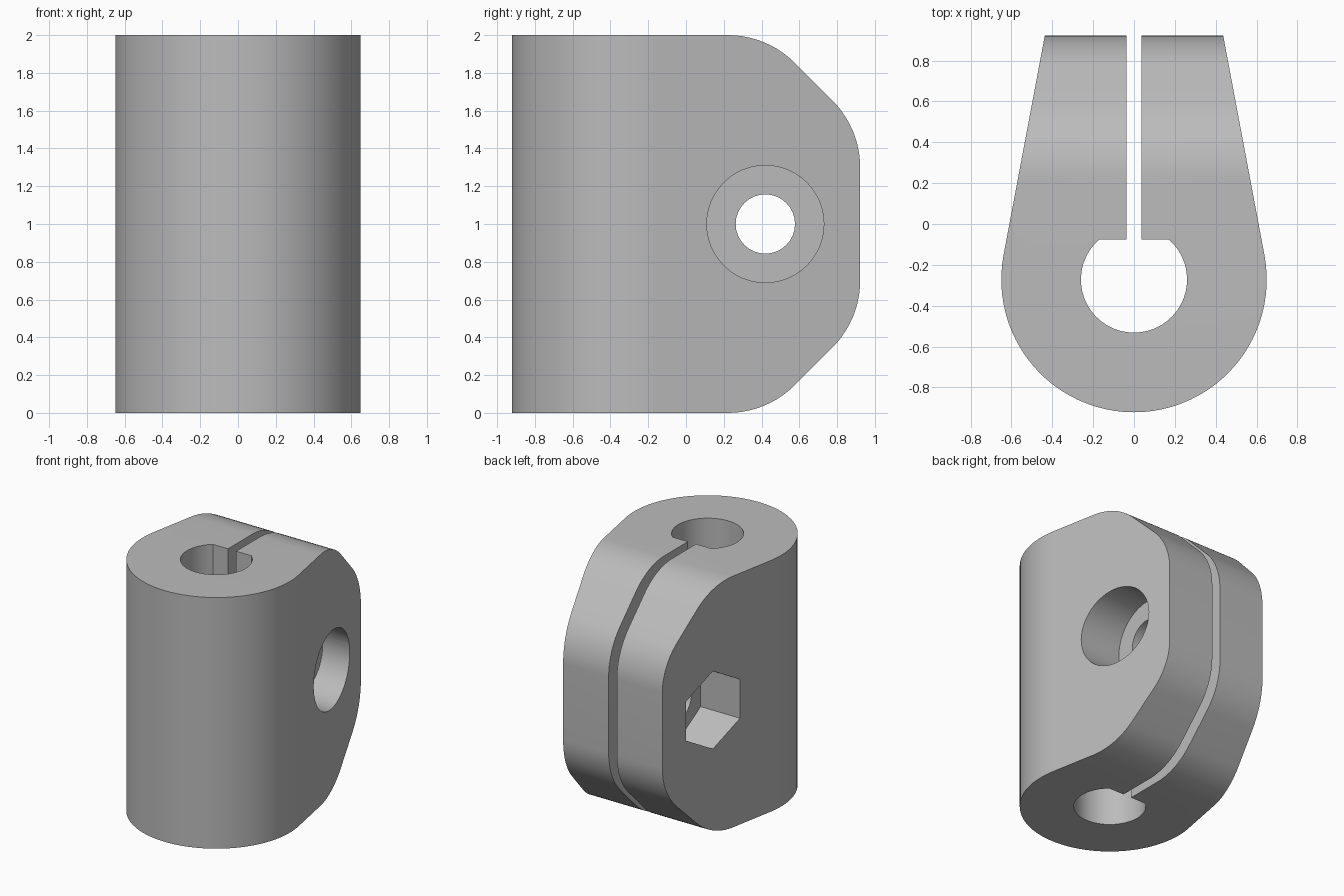
import bpy, bmesh
from math import sin, cos, pi, radians, atan2, acos, asin, hypot

if "Cube" in bpy.data.objects:
    bpy.data.objects.remove(bpy.data.objects["Cube"], do_unlink=True)

grey = bpy.data.materials.new("plain grey")
grey.use_nodes = True
grey.diffuse_color = (0.5, 0.5, 0.5, 1)
grey.node_tree.nodes["Principled BSDF"].inputs["Base Color"].default_value = (0.5, 0.5, 0.5, 1)


def arc(cx, cy, r, start, end, steps):
    angles = [start + (end - start) * i / steps for i in range(steps + 1)]
    return [(cx + r * cos(a), cy + r * sin(a)) for a in angles]


def prism(name, points, place, low, high):
    """Extrude a 2D profile; place maps (u, v, depth) to xyz."""
    bm = bmesh.new()
    face = bm.faces.new([bm.verts.new(place(u, v, low)) for u, v in points])
    extruded = bmesh.ops.extrude_face_region(bm, geom=[face])["geom"]
    shift = [b - a for a, b in zip(place(0, 0, low), place(0, 0, high))]
    bmesh.ops.translate(bm, vec=shift, verts=[g for g in extruded if isinstance(g, bmesh.types.BMVert)])
    bmesh.ops.recalc_face_normals(bm, faces=bm.faces)
    mesh = bpy.data.meshes.new(name)
    bm.to_mesh(mesh)
    bm.free()
    mesh.materials.append(grey)
    obj = bpy.data.objects.new(name, mesh)
    bpy.context.collection.objects.link(obj)
    return obj


def upright(u, v, d):
    return (u, v, d)


def sideways(u, v, d):
    return (d, u, v)


def cut(target, cutter, operation):
    bpy.context.view_layer.objects.active = target
    mod = target.modifiers.new(cutter.name, "BOOLEAN")
    mod.operation = operation
    mod.solver = "EXACT"
    mod.object = cutter
    bpy.ops.object.modifier_apply(modifier=mod.name)
    bpy.data.objects.remove(cutter, do_unlink=True)


# Plan outline: round barrel with tapering jaws, D-shaped bore and slot
back, jaw, slot, flat = 0.922, 0.437, 0.036, -0.075
barrel, bore = 0.65, 0.26
centre = barrel - back
tangent = atan2(back - centre, jaw) - acos(barrel / hypot(jaw, back - centre))
corner = asin((flat - centre) / bore)
plan = arc(0, centre, barrel, tangent, -pi - tangent, 48)
plan += [(-jaw, back), (-slot, back), (-slot, flat)]
plan += arc(0, centre, bore, -pi - corner, corner, 36)
plan += [(slot, flat), (slot, back), (jaw, back)]
body = prism("clamp_body", plan, upright, 0, 2)

# Side profile: rounded chamfers at the top and bottom of the jaws
fillet, run = 0.5, 0.222
upper = arc(back - fillet, 1.3, fillet, 0, pi / 4, 10)
upper += arc(run, 2 - fillet, fillet, pi / 4, pi / 2, 10)
lower = [(y, 2 - z) for y, z in reversed(upper)]
side = lower + upper + [(-1.1, 2), (-1.1, 0)]
cut(body, prism("side_profile", side, sideways, -1, 1), "INTERSECT")

# Cross bolt hole, round head recess and hexagonal nut recess
bolt_y, bolt_z, head, ledge = 0.42, 1, 0.31, 0.235
hole = arc(bolt_y, bolt_z, 0.157, 0, 2 * pi, 32)[:-1]
recess = arc(bolt_y, bolt_z, head, 0, 2 * pi, 48)[:-1]
nut = arc(bolt_y, bolt_z, head, pi / 2, 2.5 * pi, 6)[:-1]
cut(body, prism("bolt_hole", hole, sideways, -1, 1), "DIFFERENCE")
cut(body, prism("head_recess", recess, sideways, ledge, 1), "DIFFERENCE")
cut(body, prism("nut_recess", nut, sideways, -1, -ledge), "DIFFERENCE")

# Smooth the curved walls, keep the machined edges sharp
bpy.ops.object.select_all(action="DESELECT")
body.select_set(True)
bpy.context.view_layer.objects.active = body
bpy.ops.object.shade_smooth_by_angle(angle=radians(25))
